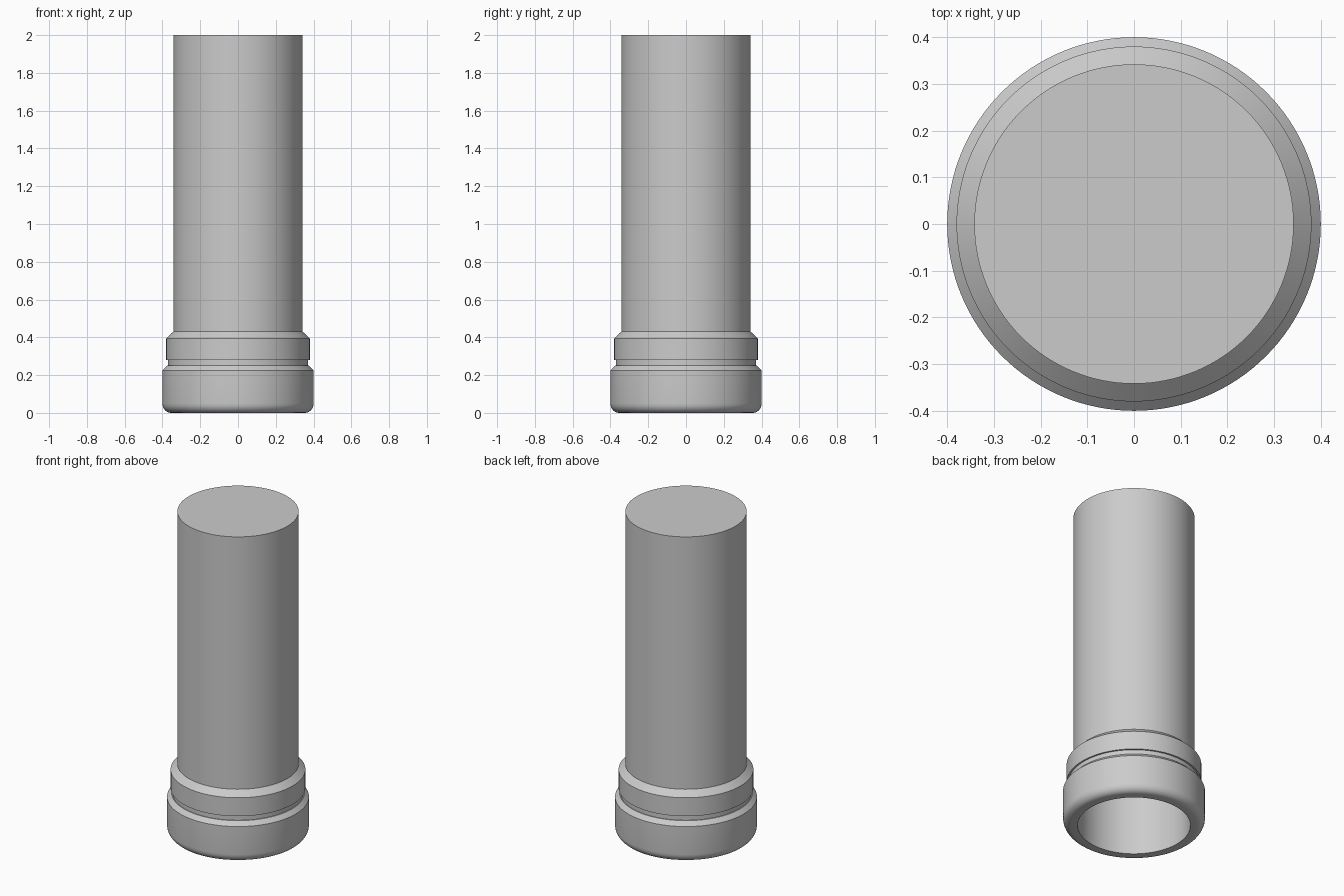
import bpy, bmesh
from math import pi, sin, cos, radians
from mathutils import Vector

cube = bpy.data.objects.get("Cube")
if cube:
    bpy.data.objects.remove(cube, do_unlink=True)

SEGMENTS = 128


def arc(cx, cz, rx, rz, steps=6):
    """Quarter round from the underside out to the vertical wall."""
    return [(cx + rx * sin(a), cz - rz * cos(a))
            for a in (i * pi / 2 / steps for i in range(steps + 1))]


def lathe(name, profile):
    bm = bmesh.new()
    verts = [bm.verts.new((r, 0, z)) for r, z in profile]
    edges = [bm.edges.new(pair) for pair in zip(verts, verts[1:])]
    bmesh.ops.spin(bm, geom=verts + edges, cent=(0, 0, 0), axis=(0, 0, 1),
                   angle=2 * pi, steps=SEGMENTS, use_duplicate=False)
    bmesh.ops.remove_doubles(bm, verts=bm.verts, dist=1e-5)
    bmesh.ops.recalc_face_normals(bm, faces=bm.faces)
    mesh = bpy.data.meshes.new(name)
    bm.to_mesh(mesh)
    bm.free()
    obj = bpy.data.objects.new(name, mesh)
    bpy.context.collection.objects.link(obj)
    bpy.ops.object.select_all(action='DESELECT')
    obj.select_set(True)
    bpy.context.view_layer.objects.active = obj
    bpy.ops.object.shade_smooth_by_angle(angle=radians(25))
    return obj


# Deep bore, open at the bottom
bore = [(0, 1.97), (0.318, 1.97), (0.318, 0)]
# Rounded foot ring with a chamfered top
foot = arc(0.355, 0.05, 0.045, 0.05) + [(0.40, 0.225), (0.375, 0.25)]
# Narrow groove below the upper collar
groove = [(0.37, 0.25), (0.37, 0.28)]
# Upper collar with a chamfered shoulder
collar = [(0.38, 0.28), (0.38, 0.395), (0.342, 0.43)]
# Straight tube and flat closed end
tube = [(0.342, 2.0), (0, 2.0)]

lathe("collared_tube", bore + foot + groove + collar + tube)
